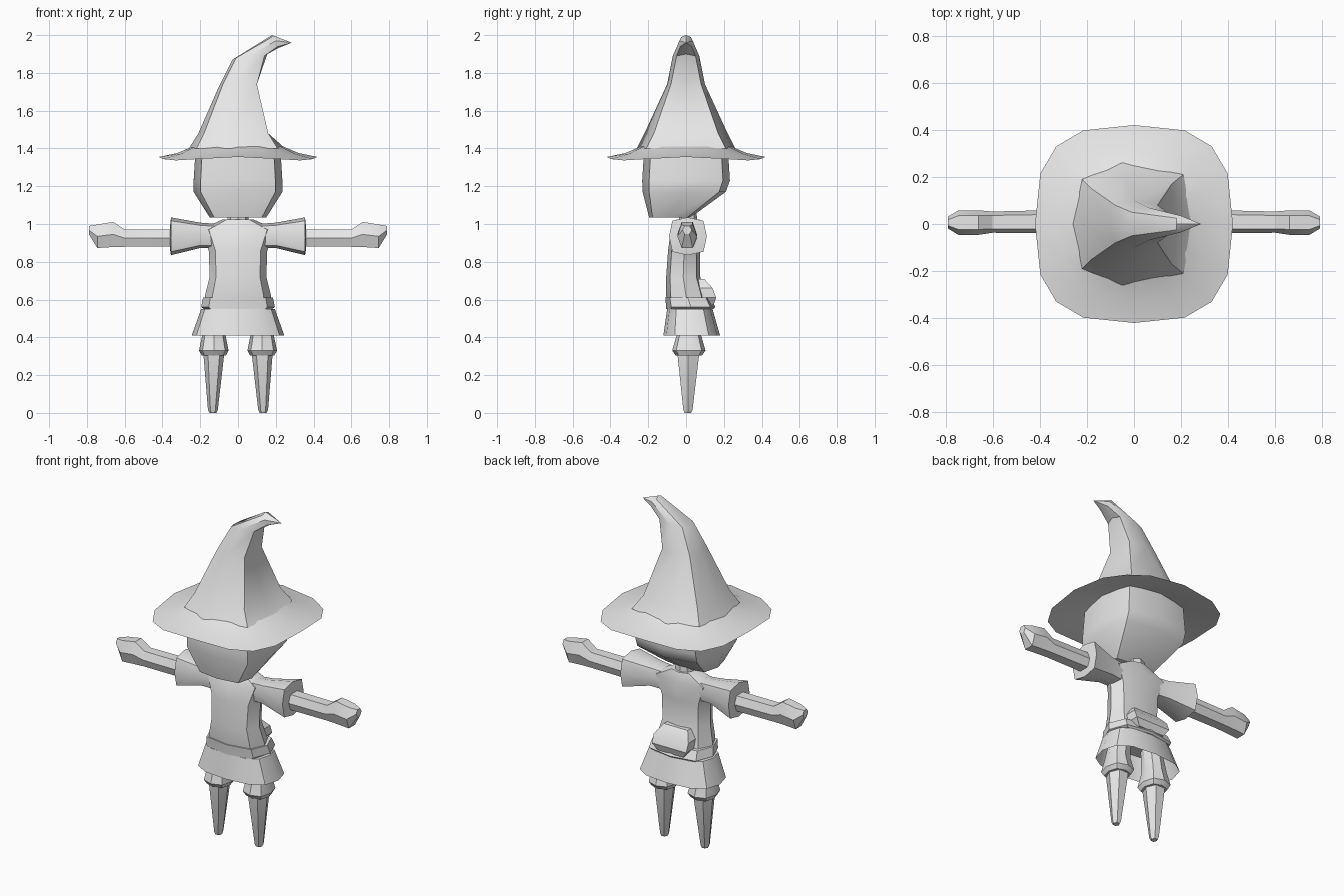
import bpy
import bmesh
from math import cos, sin, pi, radians, copysign

default_cube = bpy.data.objects.get("Cube")
if default_cube:
    bpy.data.objects.remove(default_cube, do_unlink=True)

# One plain colour for the whole figure
grey = bpy.data.materials.new("plain_grey")
grey.use_nodes = True
grey.diffuse_color = (0.8, 0.8, 0.8, 1)
grey.node_tree.nodes["Principled BSDF"].inputs["Base Color"].default_value = (0.8, 0.8, 0.8, 1)


def power(value, exponent):
    return copysign(abs(value) ** exponent, value)


def oval(radius_u, radius_v, center_u=0, center_v=0, count=8, square=2.0, turn=0.0):
    """Rounded-square outline in two dimensions."""
    points = []
    for i in range(count):
        angle = 2 * pi * (i + turn) / count
        points.append((center_u + radius_u * power(cos(angle), 2 / square),
                       center_v + radius_v * power(sin(angle), 2 / square)))
    return points


def level(z, outline):
    """Lay an outline flat at a height."""
    return [(u, v, z) for u, v in outline]


def upright(x, outline, side):
    """Stand an outline across an arm."""
    return [(side * x, u, v) for u, v in outline]


def mirrored_y(half):
    """Complete a ring whose first and last points lie on the middle plane."""
    return half + [(x, -y, z) for x, y, z in half[-2:0:-1]]


def loft(name, rings, cap_start=True, cap_end=True, crease=35):
    """Skin a series of rings that share a point count."""
    bm = bmesh.new()
    loops = [[bm.verts.new(p) for p in ring] for ring in rings]
    for low, high in zip(loops, loops[1:]):
        for i in range(len(low)):
            j = (i + 1) % len(low)
            bm.faces.new((low[i], low[j], high[j], high[i]))
    if cap_start:
        bm.faces.new(loops[0][::-1])
    if cap_end:
        bm.faces.new(loops[-1])
    bmesh.ops.remove_doubles(bm, verts=bm.verts, dist=0.0005)
    bmesh.ops.recalc_face_normals(bm, faces=bm.faces)
    mesh = bpy.data.meshes.new(name)
    bm.to_mesh(mesh)
    bm.free()
    mesh.materials.append(grey)
    obj = bpy.data.objects.new(name, mesh)
    bpy.context.collection.objects.link(obj)
    bpy.ops.object.select_all(action='DESELECT')
    obj.select_set(True)
    bpy.context.view_layer.objects.active = obj
    bpy.ops.object.shade_smooth_by_angle(angle=radians(crease))
    return obj


# Bent pointed crown of the hat
crown = [
    [(.25, 0, 1.4), (.21, .21, 1.4), (-.05, .26, 1.4), (-.22, .19, 1.4), (-.26, 0, 1.4)],
    [(.16, 0, 1.48), (.16, .17, 1.48), (-.04, .22, 1.48), (-.18, .15, 1.48), (-.21, 0, 1.48)],
    [(.1, 0, 1.74), (.1, .08, 1.74), (0, .1, 1.74), (-.08, .08, 1.74), (-.1, 0, 1.73)],
    [(.155, 0, 1.9), (.14, .05, 1.89), (.06, .07, 1.89), (-.01, .05, 1.88), (-.03, 0, 1.87)],
    [(.21, 0, 1.93), (.21, .03, 1.94), (.2, .035, 1.97), (.18, .025, 1.99), (.18, 0, 2)],
    [(.285, 0, 1.96)] * 5,
]
rings = [mirrored_y(half) for half in crown]
loft("hat_crown", rings, cap_start=False, cap_end=False)


# Drooping brim, lower at its corners, with a thin underside
def brim_ring(radius, z, droop, square):
    return [(x, y, z - droop * (2 * x * y / radius ** 2) ** 2)
            for x, y in oval(radius, radius, count=16, square=square)]


loft("hat_brim", [
    brim_ring(.21, 1.395, 0, 2.2),
    brim_ring(.32, 1.368, .005, 2.6),
    brim_ring(.42, 1.355, .012, 2.87),
    brim_ring(.32, 1.376, .005, 2.6),
    brim_ring(.24, 1.41, 0, 2.4),
], cap_start=False, cap_end=False, crease=50)

# Blocky head: chin pushed forward, back of the jaw sloping up
loft("head", [
    level(1.035, oval(.15, .11, 0, -.085, square=4)),
    level(1.17, oval(.235, .22, 0, -.01, square=4)),
    level(1.23, oval(.235, .232, square=4)),
    level(1.39, oval(.225, .222, square=4)),
])
loft("neck", [
    level(.98, oval(.06, .05, 0, .01)),
    level(1.08, oval(.05, .045, 0, .01)),
])

# Tunic body
loft("tunic", [
    level(.55, oval(.175, .105, 0, .01, square=2.7)),
    level(.62, oval(.175, .105, 0, 0, square=2.7)),
    level(.72, oval(.15, .09, 0, -.015, square=2.7)),
    level(.86, oval(.155, .085, 0, -.01, square=2.7)),
    level(.97, oval(.2, .08, 0, 0, square=2.7)),
    level(1.025, oval(.08, .06, 0, .01)),
])

# Belt and the folded pouch at the lower back
loft("belt", [
    level(.55, oval(.18, .125, 0, .02, square=3)),
    level(.56, oval(.195, .13, 0, .025, square=3)),
    level(.61, oval(.185, .12, 0, .01, square=3)),
])
loft("back_pouch", [
    level(.57, oval(.12, .05, 0, .11, count=4, turn=.5)),
    level(.61, oval(.16, .07, 0, .11, count=4, turn=.5)),
    level(.66, oval(.16, .085, 0, .08, count=4, turn=.5)),
    level(.71, oval(.11, .05, 0, .06, count=4, turn=.5)),
])

# Open flared skirt
loft("skirt", [
    level(.41, oval(.245, .15, 0, .03, count=12, square=2.7)),
    level(.55, oval(.195, .12, 0, .02, count=12, square=2.7)),
], cap_start=False)

for side, word in ((1, "left"), (-1, "right")):
    # Flared sleeve with a recessed opening
    loft(word + "_sleeve", [
        upright(.1, oval(.06, .065, 0, .935, square=3), side),
        upright(.2, oval(.07, .067, 0, .94, square=3), side),
        upright(.355, oval(.1, .1, .01, .935, square=3.5), side),
        upright(.36, oval(.06, .06, .01, .925, square=3), side),
    ])

    # Forearm ending in a mitten hand
    loft(word + "_arm", [
        upright(.3, oval(.05, .05, .01, .925, count=6, square=3), side),
        upright(.6, oval(.045, .05, .008, .925, count=6, square=3), side),
        upright(.66, oval(.052, .075, .006, .945, count=6, square=2.4), side),
        upright(.745, oval(.052, .07, .006, .935, count=6, square=2.4), side),
        upright(.79, oval(.025, .025, .006, .968, count=6), side),
    ], crease=30)

    # Gathered breeches cuff
    x = side * .128
    loft(word + "_breeches", [
        level(.54, oval(.055, .06, x * .85, .015)),
        level(.41, oval(.062, .065, x, .015, square=2.6)),
        level(.33, oval(.078, .088, x, .015, square=2.6)),
        level(.305, oval(.065, .07, x, .015, square=2.6)),
    ])

    # Tapered lower leg
    loft(word + "_lower_leg", [
        level(0, oval(.018, .02, side * .133, .01, count=6)),
        level(.015, oval(.026, .028, side * .133, .01, count=6)),
        level(.32, oval(.056, .066, x, .012, count=6, square=2.4)),
    ])
